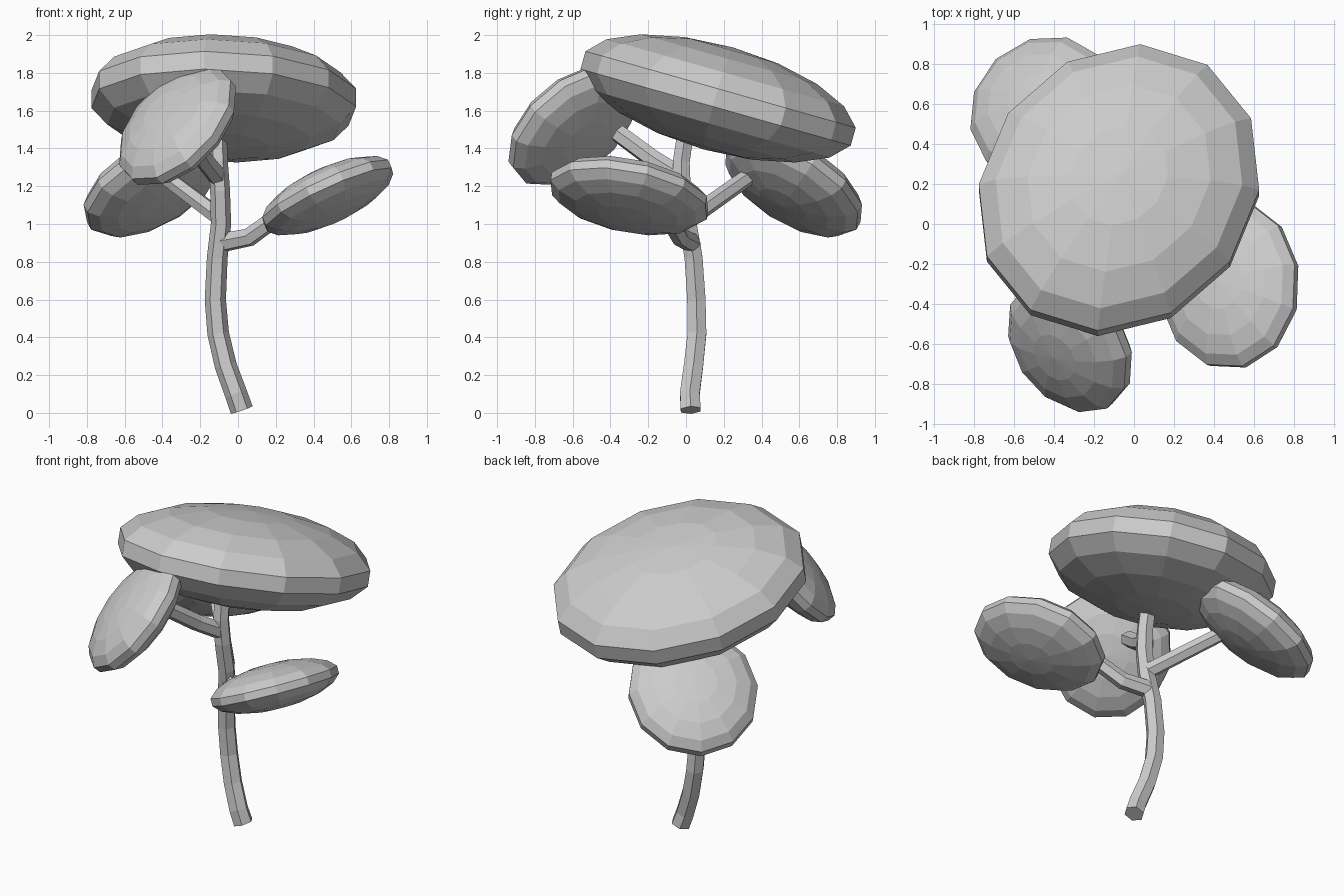
import bpy, bmesh, math
from mathutils import Vector, Matrix

if "Cube" in bpy.data.objects:
    bpy.data.objects.remove(bpy.data.objects["Cube"], do_unlink=True)

# One plain grey for the whole tree
grey = bpy.data.materials.new("plain_grey")
grey.use_nodes = True
grey.diffuse_color = (0.6, 0.6, 0.6, 1)
grey.node_tree.nodes["Principled BSDF"].inputs["Base Color"].default_value = (0.6, 0.6, 0.6, 1)


def finish(name, bm):
    bmesh.ops.recalc_face_normals(bm, faces=bm.faces)
    mesh = bpy.data.meshes.new(name)
    bm.to_mesh(mesh)
    bm.free()
    mesh.materials.append(grey)
    obj = bpy.data.objects.new(name, mesh)
    bpy.context.collection.objects.link(obj)
    return obj


def tube(name, path, radii, sides=6):
    """Faceted limb following a path, capped at both ends."""
    pts = [Vector(p) for p in path]
    bm = bmesh.new()
    rings = []
    for i, p in enumerate(pts):
        tangent = pts[min(i + 1, len(pts) - 1)] - pts[max(i - 1, 0)]
        turn = Vector((0, 0, 1)).rotation_difference(tangent)
        r = radii[0] + (radii[1] - radii[0]) * i / (len(pts) - 1)
        ring = []
        for k in range(sides):
            a = math.tau * k / sides
            ring.append(bm.verts.new(p + turn @ Vector((r * math.cos(a), r * math.sin(a), 0))))
        rings.append(ring)
    for low, high in zip(rings, rings[1:]):
        for k in range(sides):
            n = (k + 1) % sides
            bm.faces.new((low[k], low[n], high[n], high[k]))
    bm.faces.new(rings[0][::-1])
    bm.faces.new(rings[-1])
    return finish(name, bm)


def canopy(name, centre, normal, major, size):
    """Flattened low-poly sphere facing along normal, longest along major."""
    n = Vector(normal).normalized()
    m = Vector(major)
    m = (m - n * m.dot(n)).normalized()
    axes = Matrix((m, n.cross(m), n)).transposed().to_4x4()
    bm = bmesh.new()
    bmesh.ops.create_uvsphere(bm, u_segments=12, v_segments=9, radius=1.015)
    bm.transform(Matrix.Translation(centre) @ axes @ Matrix.Diagonal((*size, 1)))
    return finish(name, bm)


# Trunk and branches
tube("trunk", [(.02, .025, .015), (-.01, .02, .1), (-.065, .04, .25), (-.105, .058, .42),
               (-.12, .055, .6), (-.11, .04, .82), (-.09, .01, 1.0), (-.095, -.02, 1.18),
               (-.105, -.025, 1.33), (-.11, .0, 1.5)], (.061, .05))
tube("left_branch", [(-.09, .03, .9), (.06, -.03, .93), (.17, -.08, 1.01), (.32, -.17, 1.11)],
     (.053, .045))
tube("back_branch", [(-.09, .02, 1.03), (-.25, .19, 1.15), (-.41, .36, 1.27)], (.048, .045))
tube("front_branch", [(-.1, -.01, 1.24), (-.18, -.17, 1.34), (-.26, -.36, 1.48)], (.053, .05))

# Leaf masses
tilt = math.radians(15.8)
canopy("top_canopy", (-.075, .17, 1.665), (0, math.sin(tilt), math.cos(tilt)),
       (.57, .79, -.22), (.775, .675, .277))
canopy("left_canopy", (.475, -.3, 1.15), (-.45, .17, 1), (-.17, .95, -.24), (.433, .375, .134))
canopy("front_canopy", (-.32, -.6, 1.52), (-.9, -.79, 1), (.24, .64, .72), (.4, .365, .14))
canopy("back_canopy", (-.45, .57, 1.21), (-.52, .55, 1), (.33, -.35, .37), (.42, .385, .145))
